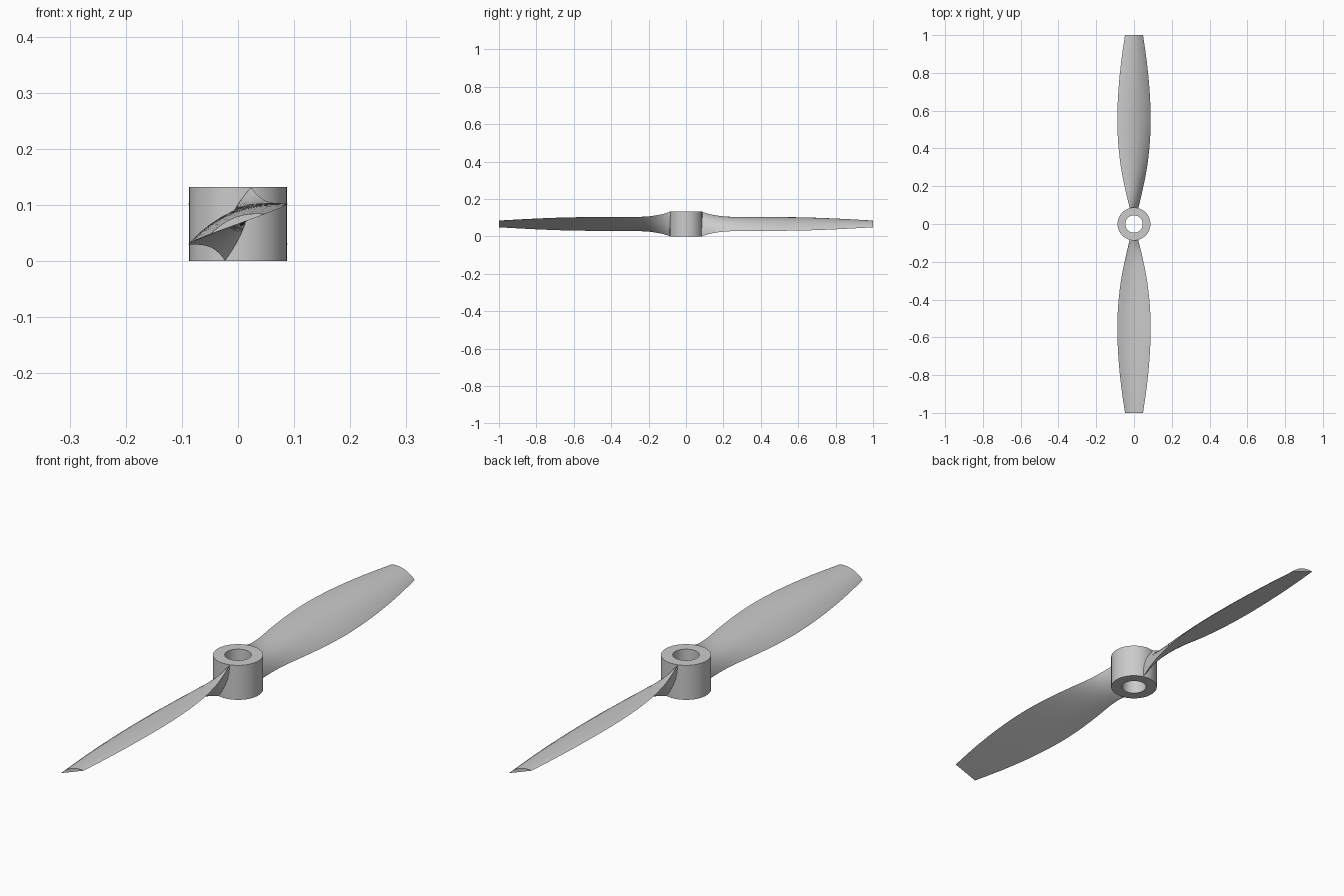
import bpy, bmesh, math

if "Cube" in bpy.data.objects:
    bpy.data.objects.remove(bpy.data.objects["Cube"])

HUB_R, BORE_R, HUB_H = 0.087, 0.046, 0.132
MID_Z = HUB_H / 2

# Blade stations: y, half width in x, half height in z, upper camber, lower camber
STATIONS = [
    (0.060, 0.018, 0.0655, 0.014, 0.012),
    (0.085, 0.023, 0.0645, 0.016, 0.012),
    (0.130, 0.034, 0.0520, 0.020, 0.009),
    (0.200, 0.050, 0.0410, 0.023, 0.006),
    (0.300, 0.069, 0.0370, 0.025, 0.003),
    (0.420, 0.083, 0.0365, 0.025, 0.001),
    (0.550, 0.0885, 0.0360, 0.024, 0.0),
    (0.700, 0.083, 0.0325, 0.022, 0.0),
    (0.850, 0.069, 0.0260, 0.018, 0.0),
    (1.000, 0.048, 0.0175, 0.013, 0.0),
]


def smooth_stations(pts, steps):
    """Finite-difference Hermite interpolation through the stations."""
    def slope(i):
        a, b = pts[max(i - 1, 0)], pts[min(i + 1, len(pts) - 1)]
        return [(q - p) / (b[0] - a[0]) for p, q in zip(a, b)]
    out = []
    for i in range(len(pts) - 1):
        d = pts[i + 1][0] - pts[i][0]
        m0, m1 = slope(i), slope(i + 1)
        for s in range(steps):
            t = s / steps
            out.append([(2*t**3 - 3*t**2 + 1) * p + (t**3 - 2*t**2 + t) * d * a
                        + (3*t**2 - 2*t**3) * q + (t**3 - t**2) * d * b
                        for p, q, a, b in zip(pts[i], pts[i + 1], m0, m1)])
    return out + [list(pts[-1])]


def section(y, w, h, up, low, n=12):
    """Thin airfoil loop: arched upper side, nearly flat underside."""
    length = math.hypot(w, h)
    us = [-math.cos(math.pi * k / n) for k in range(n + 1)]
    loop = [(u, up) for u in us] + [(u, -low) for u in us[-2:0:-1]]
    co = []
    for u, t in loop:
        off = t * (1 - u * u)
        co.append((-u * w + off * h / length, y, MID_Z + u * h + off * w / length))
    return co


def finish(bm, name):
    bmesh.ops.recalc_face_normals(bm, faces=bm.faces)
    me = bpy.data.meshes.new(name)
    bm.to_mesh(me)
    bm.free()
    ob = bpy.data.objects.new(name, me)
    bpy.context.collection.objects.link(ob)
    bpy.ops.object.select_all(action='DESELECT')
    ob.select_set(True)
    bpy.context.view_layer.objects.active = ob
    bpy.ops.object.shade_smooth_by_angle(angle=math.radians(30))
    return ob


def loft(bm, rings, closed=False):
    """Bridge consecutive rings of vertices with quads."""
    n = len(rings[0])
    for i in range(len(rings) if closed else len(rings) - 1):
        a, b = rings[i], rings[(i + 1) % len(rings)]
        for k in range(n):
            bm.faces.new((a[k], a[(k + 1) % n], b[(k + 1) % n], b[k]))


# Hub: bored cylinder
bm = bmesh.new()
profile = [(HUB_R, 0), (HUB_R, HUB_H), (BORE_R, HUB_H), (BORE_R, 0)]
rings = [[bm.verts.new((r * math.cos(a), r * math.sin(a), z))
          for a in (2 * math.pi * k / 64 for k in range(64))] for r, z in profile]
loft(bm, rings, closed=True)
finish(bm, "hub")

# Twisted blade
bm = bmesh.new()
rings = [[bm.verts.new(c) for c in section(*s)] for s in smooth_stations(STATIONS, 4)]
loft(bm, rings)
bm.faces.new(rings[0])
bm.faces.new(rings[-1])
blade = finish(bm, "blade_back")

# Opposite blade: half turn about the hub axis
front = blade.copy()
front.name = "blade_front"
front.rotation_euler.z = math.pi
bpy.context.collection.objects.link(front)
